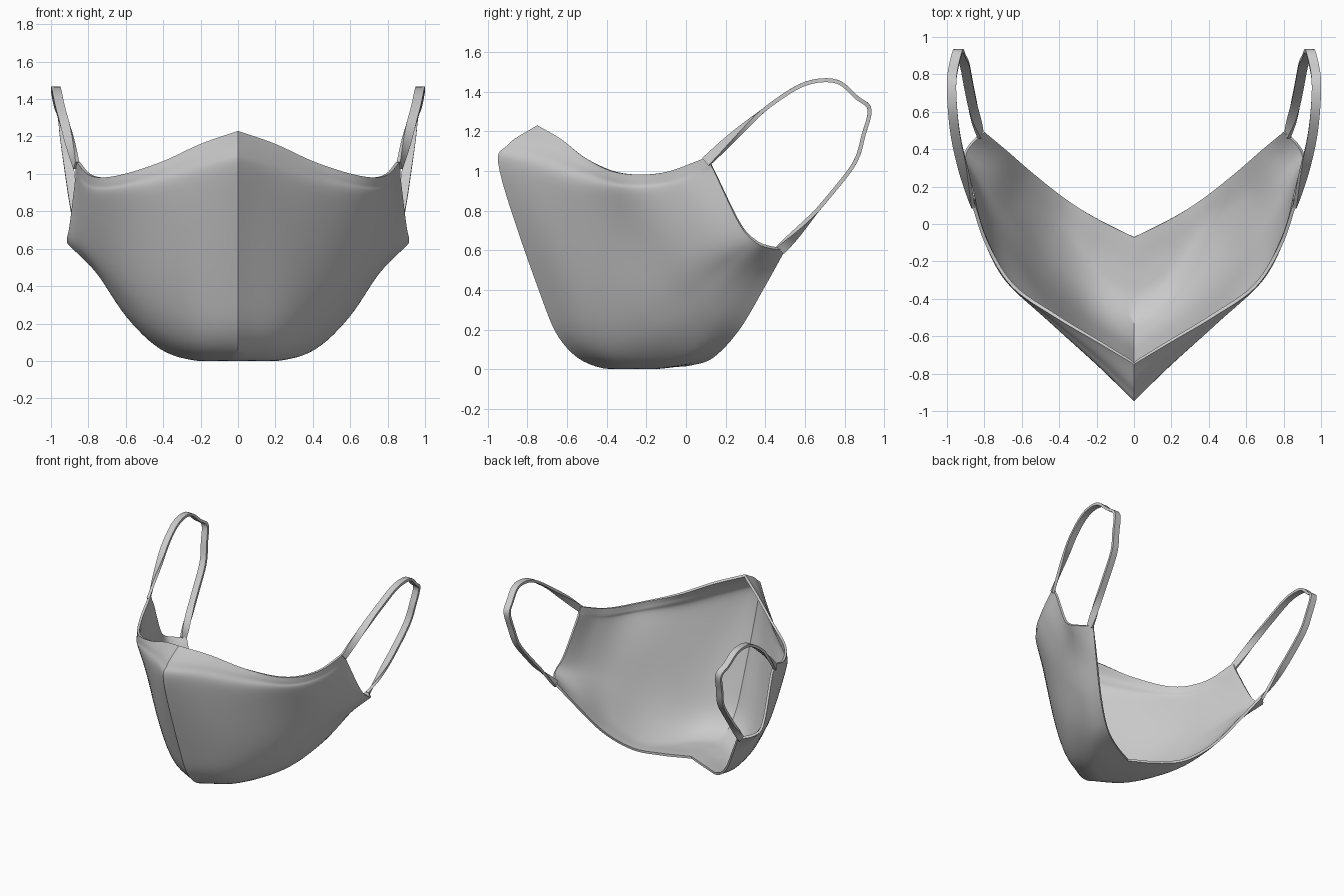
import bpy, bmesh, math
from mathutils import Vector

if "Cube" in bpy.data.objects:
    bpy.data.objects.remove(bpy.data.objects["Cube"])


def spline(pts, t):
    """Catmull-Rom point on a list of vectors, t in 0..1."""
    n = len(pts) - 1
    i = min(int(t * n), n - 1)
    f = t * n - i
    p1, p2 = pts[i], pts[i + 1]
    p0 = pts[i - 1] if i > 0 else 2 * p1 - p2
    p3 = pts[i + 2] if i + 2 <= n else 2 * p2 - p1
    return 0.5 * (2 * p1 + (p2 - p0) * f + (2 * p0 - 5 * p1 + 4 * p2 - p3) * f ** 2
                  + (3 * p1 - p0 - 3 * p2 + p3) * f ** 3)


def finish(bm, name, solid=0.0):
    me = bpy.data.meshes.new(name)
    bm.to_mesh(me)
    bm.free()
    ob = bpy.data.objects.new(name, me)
    bpy.context.collection.objects.link(ob)
    bpy.ops.object.select_all(action='DESELECT')
    ob.select_set(True)
    bpy.context.view_layer.objects.active = ob
    if solid:
        m = ob.modifiers.new("thickness", 'SOLIDIFY')
        m.thickness = solid
        m.offset = -1
        bpy.ops.object.modifier_apply(modifier=m.name)
    bpy.ops.object.shade_smooth_by_angle(angle=math.radians(35))
    return ob


# Horizontal contours of one half, from centre seam to ear side
bottom_edge = [(0, -.07, .01), (.2, .03, .02), (.38, .14, .06), (.55, .27, .2), (.7, .40, .42), (.81, .50, .6)]
chin_under = [(0, -.42, .005), (.22, -.25, .005), (.42, -.02, .07), (.6, .14, .24), (.74, .3, .45), (.885, .42, .61)]
chin_fold = [(0, -.62, .13), (.25, -.45, .12), (.48, -.2, .2), (.66, .04, .36), (.79, .22, .52), (.915, .35, .64)]
cheek = [(0, -.75, .42), (.27, -.57, .42), (.51, -.33, .45), (.7, -.08, .53), (.82, .12, .62), (.9, .27, .73)]
bridge = [(0, -.94, 1.0), (.2, -.75, .95), (.45, -.52, .88), (.7, -.27, .86), (.82, -.03, .89), (.87, .15, .98)]
brow = [(0, -.9, 1.13), (.2, -.71, 1.08), (.43, -.52, 1.0), (.67, -.32, .94), (.8, -.09, .95), (.87, .125, 1.03)]
top_edge = [(0, -.75, 1.23), (.2, -.63, 1.16), (.42, -.5, 1.06), (.65, -.34, .99), (.79, -.12, .99), (.87, .11, 1.07)]
contours = [[Vector(p) for p in c] for c in
            (bottom_edge, chin_under, chin_fold, cheek, bridge, brow, top_edge)]

# Mask shell: both halves meet in a sharp centre seam
NU, NV = 30, 42
bm = bmesh.new()
grid = []
for i in range(NV + 1):
    row = []
    for j in range(-NU, NU + 1):
        p = spline([spline(c, abs(j) / NU) for c in contours], i / NV)
        row.append(bm.verts.new((math.copysign(p.x, j), p.y, max(p.z, 0))))
    grid.append(row)
for i in range(NV):
    for j in range(2 * NU):
        bm.faces.new((grid[i][j], grid[i][j + 1], grid[i + 1][j + 1], grid[i + 1][j]))
finish(bm, "mask_shell", 0.018)

# Ear loops: flat ribbons, lying on the cloth at both ends
path = [Vector(p) for p in (
    (.865, .10, 1.045), (.91, .28, 1.21), (.95, .45, 1.35), (.97, .61, 1.442), (.975, .76, 1.45),
    (.96, .86, 1.37), (.94, .925, 1.31), (.925, .895, 1.18), (.905, .85, 1.04), (.88, .72, .87),
    (.85, .58, .71), (.82, .475, .6))]
N = 60
for side, s in (("left", -1), ("right", 1)):
    bm = bmesh.new()
    rings = []
    for k in range(N + 1):
        t = k / N
        p = spline(path, t)
        d = (spline(path, min(t + .01, 1)) - spline(path, max(t - .01, 0))).normalized()
        x = Vector((1, 0, 0))
        w = (x - d * x.dot(d)).normalized()
        h = d.cross(w)
        a = math.radians(75) * max(0, 1 - min(t, 1 - t) / .14)
        w, h = w * math.cos(a) + h * math.sin(a), h * math.cos(a) - w * math.sin(a)
        ring = []
        for u, v in ((-1, -1), (1, -1), (1, 1), (-1, 1)):
            q = p + w * u * .025 + h * v * .010
            ring.append(bm.verts.new((q.x * s, q.y, q.z)))
        rings.append(ring)
    for r0, r1 in zip(rings, rings[1:]):
        for k in range(4):
            bm.faces.new((r0[k], r0[(k + 1) % 4], r1[(k + 1) % 4], r1[k]))
    bm.faces.new(rings[0])
    bm.faces.new(rings[-1])
    bmesh.ops.recalc_face_normals(bm, faces=bm.faces)
    finish(bm, side + "_ear_loop")
